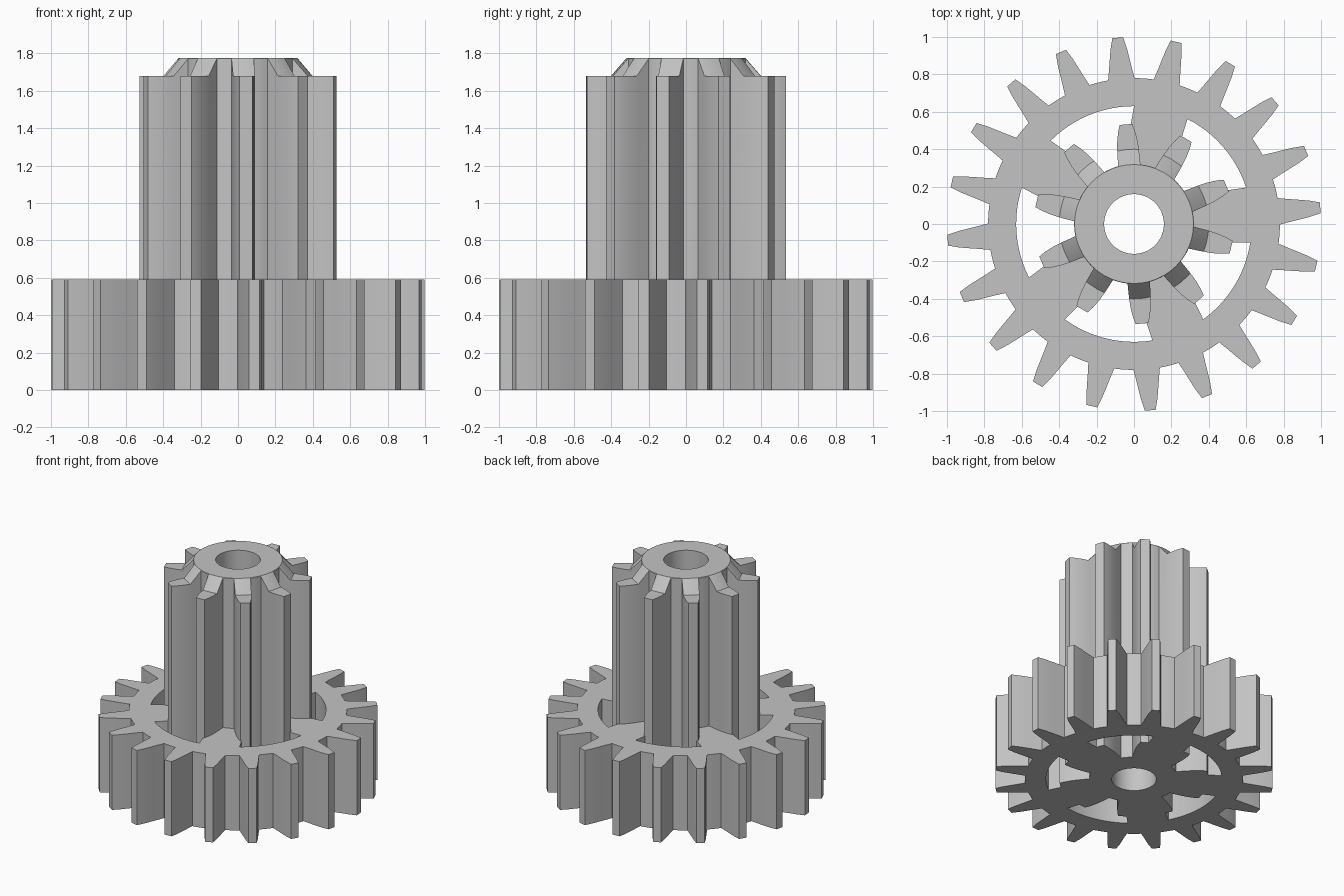
import bpy, bmesh
from math import sin, cos, asin, radians, tau

if "Cube" in bpy.data.objects:
    bpy.data.objects.remove(bpy.data.objects["Cube"], do_unlink=True)

# One grey for the whole part
GREY = (0.55, 0.55, 0.55, 1)
grey = bpy.data.materials.new("plain grey")
grey.use_nodes = True
grey.diffuse_color = GREY
grey.node_tree.nodes["Principled BSDF"].inputs["Base Color"].default_value = GREY


def polar(r, a):
    return r * cos(a), r * sin(a)


def arc(r, a0, a1, n):
    return [polar(r, a0 + (a1 - a0) * i / n) for i in range(n + 1)]


def finish(name, bm):
    bmesh.ops.recalc_face_normals(bm, faces=bm.faces)
    mesh = bpy.data.meshes.new(name)
    bm.to_mesh(mesh)
    bm.free()
    mesh.materials.append(grey)
    ob = bpy.data.objects.new(name, mesh)
    bpy.context.collection.objects.link(ob)
    return ob


def extrude_outlines(name, outlines, z0, z1):
    bm = bmesh.new()
    for pts in outlines:
        face = bm.faces.new([bm.verts.new((x, y, z0)) for x, y in pts])
        out = bmesh.ops.extrude_face_region(bm, geom=[face], use_keep_orig=True)
        top = [v for v in out["geom"] if isinstance(v, bmesh.types.BMVert)]
        bmesh.ops.translate(bm, verts=top, vec=(0, 0, z1 - z0))
    return finish(name, bm)


def gear_outline(teeth, phase, flank):
    """flank: (radius, half width) pairs from root to tip"""
    pts = []
    step = tau / teeth
    root = flank[0][0]
    foot = asin(flank[0][1] / root)
    for i in range(teeth):
        a = phase + i * step
        pts += [polar(r, a - asin(w / r)) for r, w in flank]
        pts += [polar(r, a + asin(w / r)) for r, w in reversed(flank)]
        pts += arc(root, a + foot, a + step - foot, 4)[1:-1]
    return pts


def boolean(target, other, operation):
    mod = target.modifiers.new("cut", "BOOLEAN")
    mod.operation = operation
    mod.solver = "EXACT"
    mod.object = other
    bpy.ops.object.select_all(action="DESELECT")
    bpy.context.view_layer.objects.active = target
    target.select_set(True)
    bpy.ops.object.modifier_apply(modifier=mod.name)
    bpy.data.objects.remove(other, do_unlink=True)


# Large toothed wheel
wheel_flank = [(0.78, 0.071), (0.83, 0.062), (0.88, 0.054), (0.94, 0.044), (1.0, 0.029)]
gear = extrude_outlines("double_gear", [gear_outline(20, radians(5), wheel_flank)], 0, 0.59)

# Five windows between the spokes, and the opening for the hub
windows = []
for i in range(5):
    a0 = radians(90 + 72 * i)
    a1 = a0 + radians(45)
    side = radians(13.5)
    turn = asin(0.125 / 0.3)
    windows.append(arc(0.63, a0, a1, 12)
                   + arc(0.3, a1 + side - turn, a0 - side + turn, 6))
windows.append(arc(0.25, 0, tau, 48)[:-1])
boolean(gear, extrude_outlines("window_cutter", windows, -0.1, 0.7), "DIFFERENCE")

# Long pinion running through the wheel
pinion_flank = [(0.32, 0.06), (0.4, 0.058), (0.45, 0.054), (0.5, 0.045), (0.535, 0.034)]
pinion = extrude_outlines("pinion", [gear_outline(10, radians(94.6), pinion_flank)], 0, 1.775)

# Turned envelope: bore, flat crown, sloped tooth shoulders
bm = bmesh.new()
profile = [(0.16, -0.1), (0.16, 1.9), (0.318, 1.9), (0.318, 1.775),
           (0.4, 1.68), (0.6, 1.68), (0.6, -0.1)]
ring = [bm.verts.new((r, 0, z)) for r, z in profile]
edges = [bm.edges.new((ring[i - 1], ring[i])) for i in range(len(ring))]
bmesh.ops.spin(bm, geom=ring + edges, cent=(0, 0, 0), axis=(0, 0, 1),
               angle=tau, steps=48, use_merge=True)
bmesh.ops.remove_doubles(bm, verts=bm.verts, dist=0.0001)
boolean(pinion, finish("envelope", bm), "INTERSECT")

# Join into one solid
boolean(gear, pinion, "UNION")
bpy.ops.object.shade_smooth_by_angle(angle=radians(25))
